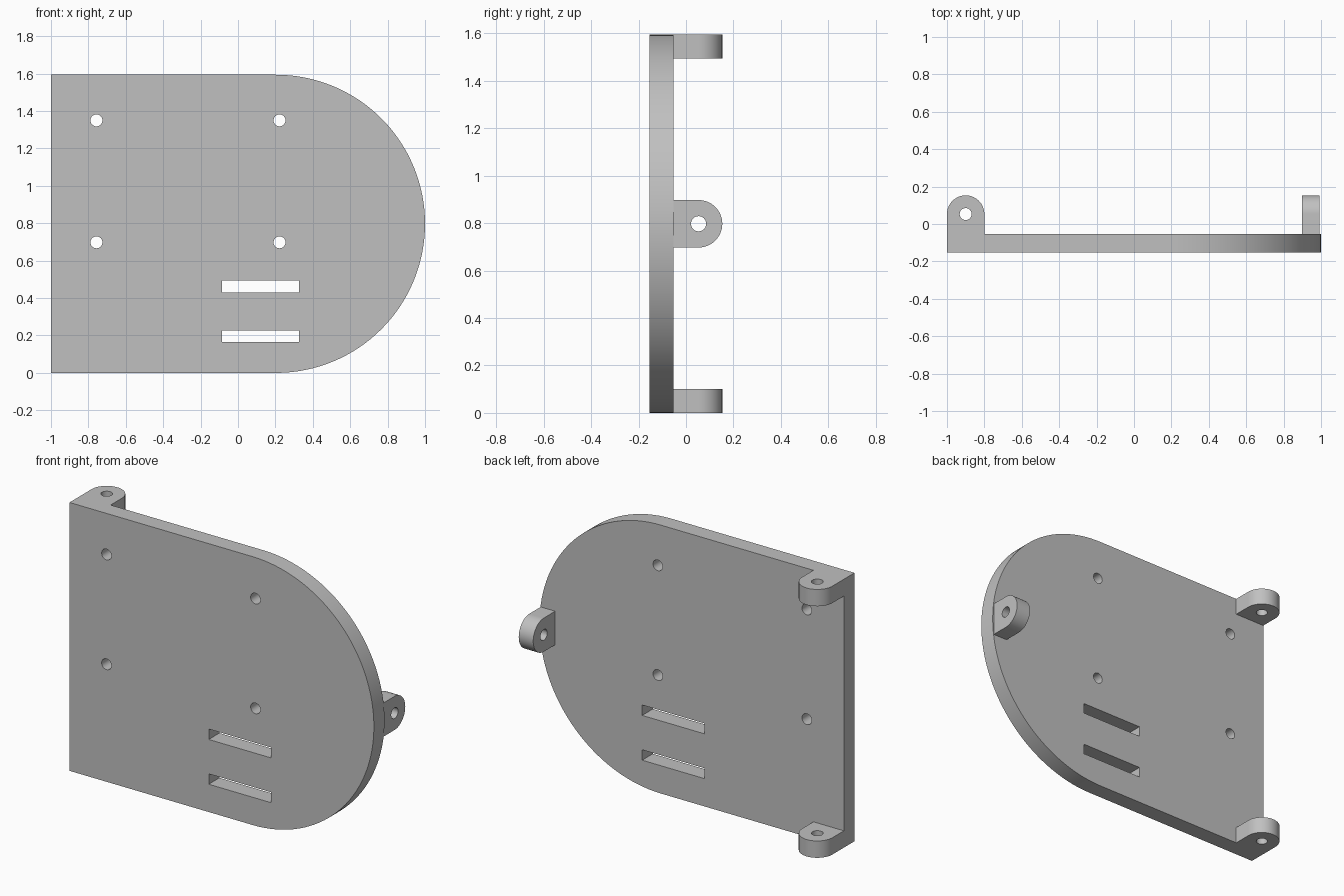
import bpy, bmesh
from math import sin, cos, pi, radians
from mathutils import Vector

cube = bpy.data.objects.get("Cube")
if cube:
    bpy.data.objects.remove(cube, do_unlink=True)

grey = bpy.data.materials.new("plain grey")
grey.use_nodes = True
colour = (0.53, 0.53, 0.53, 1)
grey.diffuse_color = colour
grey.node_tree.nodes["Principled BSDF"].inputs["Base Color"].default_value = colour

R = 0.797          # radius of the rounded end, half the plate height
THICK = 0.1        # plate and lug thickness
BACK = -0.053      # rear face of the plate
HOLE = 0.032


def arc(cx, cy, r, start, end, n):
    return [(cx + r * cos(start + (end - start) * i / n),
             cy + r * sin(start + (end - start) * i / n)) for i in range(n + 1)]


def circle(cx, cy, r=HOLE, n=32):
    return arc(cx, cy, r, 0, 2 * pi, n)[:-1]


def rect(x0, x1, y0, y1):
    return [(x0, y0), (x1, y0), (x1, y1), (x0, y1)]


def prism(name, loops, place, depth):
    """Fill an outline with holes, then extrude it along depth."""
    bm = bmesh.new()
    for loop in loops:
        verts = [bm.verts.new(place(u, v)) for u, v in loop]
        for a, b in zip(verts, verts[1:] + verts[:1]):
            bm.edges.new((a, b))
    bmesh.ops.triangle_fill(bm, edges=bm.edges[:], use_beauty=True)
    new = bmesh.ops.extrude_face_region(bm, geom=bm.faces[:], use_keep_orig=True)["geom"]
    bmesh.ops.translate(bm, vec=Vector(depth),
                        verts=[g for g in new if isinstance(g, bmesh.types.BMVert)])
    bmesh.ops.recalc_face_normals(bm, faces=bm.faces[:])
    mesh = bpy.data.meshes.new(name)
    bm.to_mesh(mesh)
    bm.free()
    mesh.materials.append(grey)
    obj = bpy.data.objects.new(name, mesh)
    bpy.context.collection.objects.link(obj)
    bpy.ops.object.select_all(action='DESELECT')
    obj.select_set(True)
    bpy.context.view_layer.objects.active = obj
    bpy.ops.object.shade_smooth_by_angle(angle=radians(30))
    return obj


# Base plate: square at one end, half round at the other, with holes and slots
outline = [(-1, 2 * R), (-1, 0)] + arc(1 - R, R, R, -pi / 2, pi / 2, 64)
holes = [circle(x, z) for x in (-0.757, 0.222) for z in (0.698, 1.35)]
slots = [rect(-0.085, 0.325, z, z + 0.062) for z in (0.165, 0.431)]
prism("base_plate", [outline] + holes + slots,
      lambda u, v: (u, BACK - THICK, v), (0, THICK, 0))

# Rounded mounting lugs: u across the lug, v away from the plate
lug = [(-0.1, 0), (0.1, 0)] + arc(0, 0.106, 0.1, 0, pi, 32)
lug_loops = [lug, circle(0, 0.106)]
for name, z in (("lower_lug", 0), ("upper_lug", 2 * R - THICK)):
    prism(name, lug_loops, lambda u, v: (u - 0.9, BACK + v, z), (0, 0, THICK))
prism("end_lug", lug_loops, lambda u, v: (0.897, BACK + v, R + u), (0.095, 0, 0))
